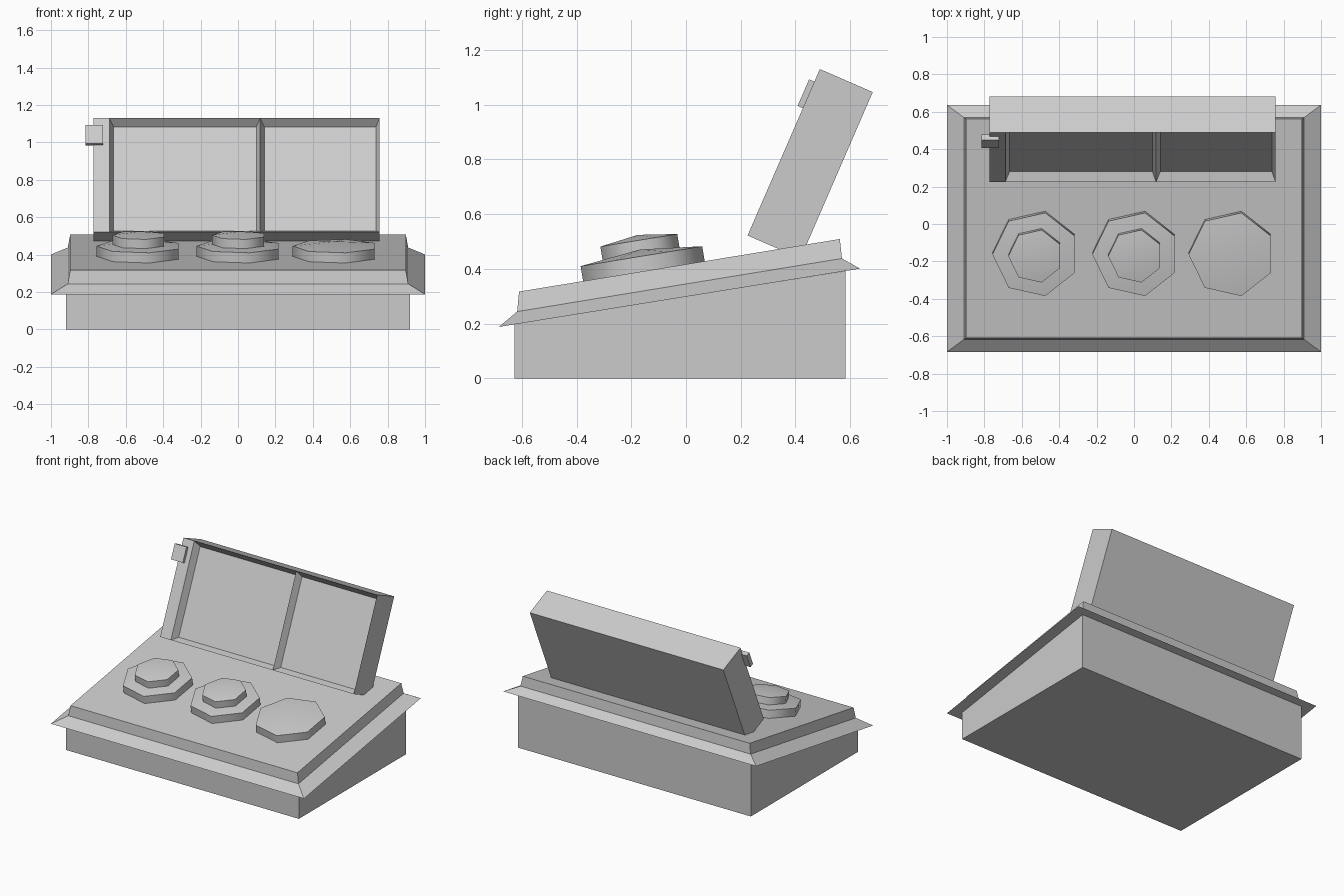
import bpy, bmesh, math
from mathutils import Matrix, Vector

cube = bpy.data.objects.get("Cube")
if cube:
    bpy.data.objects.remove(cube, do_unlink=True)

grey = bpy.data.materials.new("plain grey")
grey.use_nodes = True
COLOUR = (0.6, 0.6, 0.6, 1)
grey.diffuse_color = COLOUR
grey.node_tree.nodes["Principled BSDF"].inputs["Base Color"].default_value = COLOUR


def finish(name, bm, matrix=None, smooth=False):
    bmesh.ops.recalc_face_normals(bm, faces=bm.faces)
    mesh = bpy.data.meshes.new(name)
    bm.to_mesh(mesh)
    bm.free()
    mesh.materials.append(grey)
    obj = bpy.data.objects.new(name, mesh)
    bpy.context.collection.objects.link(obj)
    if matrix:
        obj.matrix_world = matrix
    if smooth:
        bpy.ops.object.select_all(action='DESELECT')
        obj.select_set(True)
        bpy.context.view_layer.objects.active = obj
        bpy.ops.object.shade_smooth_by_angle(angle=math.radians(55))
    return obj


def loft(bm, rings, apex=None):
    """Skin a stack of rings; close the top flat or to an apex."""
    loops = [[bm.verts.new(p) for p in ring] for ring in rings]
    n = len(loops[0])
    for low, high in zip(loops, loops[1:]):
        for i in range(n):
            j = (i + 1) % n
            bm.faces.new((low[i], low[j], high[j], high[i]))
    bm.faces.new(loops[0][::-1])
    if apex:
        tip = bm.verts.new(apex)
        for i in range(n):
            bm.faces.new((loops[-1][i], loops[-1][(i + 1) % n], tip))
    else:
        bm.faces.new(loops[-1])


def sloped_ring(half_x, front, back):
    """Rectangle with given front and back (y, z) edges."""
    return [(-half_x, *front), (half_x, *front), (half_x, *back), (-half_x, *back)]


# Wedge-shaped base
bm = bmesh.new()
loft(bm, [sloped_ring(0.92, (-0.626, 0), (0.582, 0)),
          sloped_ring(0.92, (-0.626, 0.198), (0.582, 0.392))])
finish("base", bm)

# Sloped console top with flared flange
bm = bmesh.new()
loft(bm, [sloped_ring(1.0, (-0.684, 0.188), (0.636, 0.401)),
          sloped_ring(0.91, (-0.617, 0.244), (0.57, 0.438)),
          sloped_ring(0.897, (-0.61, 0.317), (0.562, 0.509))])
finish("console_top", bm)

# Seven-sided domed buttons standing square to the sloped top
TILT = Matrix.Rotation(math.atan2(0.192, 1.172), 4, 'X')


def button(name, x, radius, bottom, rim, tip):
    bm = bmesh.new()
    angles = [math.pi + i * math.tau / 7 for i in range(7)]
    rings = [[(radius * math.cos(a), radius * math.sin(a), z) for a in angles]
             for z in (bottom, rim)]
    loft(bm, rings, (0, 0, tip))
    finish(name, bm, Matrix.Translation((x, -0.154, 0.392)) @ TILT, smooth=True)


for side, x in (("right", -0.526), ("middle", 0.008), ("left", 0.523)):
    button(side + "_button", x, 0.231, -0.01, 0.055, 0.08)
    if side != "left":
        button(side + "_button_cap", x, 0.146, 0.05, 0.114, 0.134)

# Lid frame: x across, y into the lid, z up along its front face
up = Vector((0, 0.264, 0.608)).normalized()
inward = Vector((0, up.z, -up.y))
LID = Matrix.Translation((0, 0.225, 0.522)) @ Matrix(
    ((1, 0, 0), inward, up)).transposed().to_4x4()
HEIGHT, DEPTH, RECESS = 0.663, 0.211, 0.049
LEFT, RIM, DIVIDER, RIGHT = -0.773, -0.688, 0.118, 0.757


def rect(x0, x1, z0, z1, y):
    return [(x0, y, z0), (x1, y, z0), (x1, y, z1), (x0, y, z1)]


# Open lid with two sunken panels split by a ridge
bm = bmesh.new()
quads = []
back = rect(LEFT, RIGHT, 0, HEIGHT, DEPTH)
front = rect(LEFT, RIGHT, 0, HEIGHT, 0)
quads.append(back)
for i in range(4):
    j = (i + 1) % 4
    quads.append([front[i], front[j], back[j], back[i]])
quads.append(rect(LEFT, RIM, 0, HEIGHT, 0))
for x0, x1 in ((RIM, DIVIDER), (DIVIDER, RIGHT)):
    rim = rect(x0, x1, 0, HEIGHT, 0)
    floor = rect(x0 + 0.023, x1 - 0.02, 0.027, HEIGHT - 0.03, RECESS)
    quads.append(floor)
    for i in range(4):
        j = (i + 1) % 4
        quads.append([rim[i], rim[j], floor[j], floor[i]])
for quad in quads:
    bm.faces.new([bm.verts.new(p) for p in quad])
# Split the long front edges where the panels meet, then weld
bmesh.ops.remove_doubles(bm, verts=bm.verts, dist=0.0005)
for x in (RIM, DIVIDER):
    bmesh.ops.bisect_plane(bm, geom=bm.verts[:] + bm.edges[:] + bm.faces[:],
                           plane_co=(x, 0, 0), plane_no=(1, 0, 0))
bmesh.ops.remove_doubles(bm, verts=bm.verts, dist=0.0005)
finish("lid", bm, LID)

# Small catch on the lid's upper corner
bm = bmesh.new()
loft(bm, [rect(-0.815, -0.722, 0.507, 0.613, y) for y in (0.01, -0.021)])
finish("lid_catch", bm, LID)
